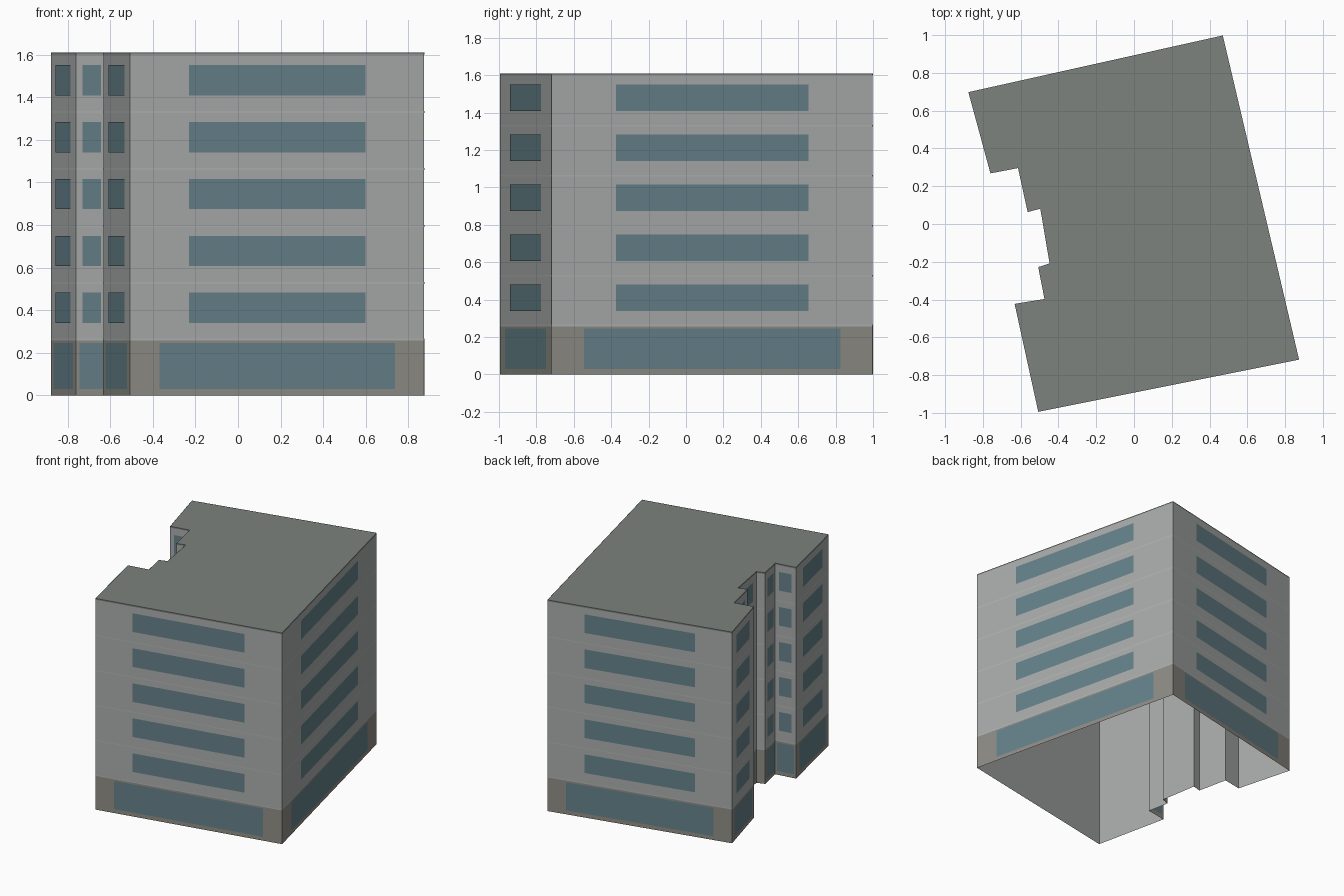
import bpy
from mathutils import Vector

if "Cube" in bpy.data.objects:
    bpy.data.objects.remove(bpy.data.objects["Cube"])

HEIGHT = 1.61
STOREY = 0.267
BASE_TOP = 0.257

# Footprint, counter-clockwise seen from above
PLAN = [(0.47, 0.998), (-0.877, 0.698), (-0.76, 0.268), (-0.614, 0.296),
        (-0.563, 0.063), (-0.496, 0.081), (-0.447, -0.209), (-0.507, -0.228),
        (-0.474, -0.397), (-0.632, -0.423), (-0.507, -0.994), (0.874, -0.718)]
WALLS = [(Vector(a), Vector(b)) for a, b in zip(PLAN, PLAN[1:] + PLAN[:1])]
LONG_WALLS = [w for w in WALLS if (w[1] - w[0]).length > 0.1]


def colour(name, rgb):
    m = bpy.data.materials.new(name)
    m.diffuse_color = (*rgb, 1)
    m.use_nodes = True
    m.node_tree.nodes["Principled BSDF"].inputs["Base Color"].default_value = m.diffuse_color
    return m


def add_mesh(name, verts, faces, mat):
    me = bpy.data.meshes.new(name)
    me.from_pydata(verts, [], faces)
    me.materials.append(mat)
    ob = bpy.data.objects.new(name, me)
    bpy.context.collection.objects.link(ob)
    return ob


def add_panels(name, walls, bands, margin, offset, mat):
    """Flat strips on each wall; margin is the share of wall left free at each end."""
    verts, faces = [], []
    for a, b in walls:
        d = (b - a).normalized()
        out = Vector((d.y, -d.x)) * offset
        p, q = a.lerp(b, margin) + out, a.lerp(b, 1 - margin) + out
        for z0, z1 in bands:
            n = len(verts)
            verts += [(*p, z0), (*q, z0), (*q, z1), (*p, z1)]
            faces.append((n, n + 1, n + 2, n + 3))
    return add_mesh(name, verts, faces, mat)


wall_mat = colour("wall_grey", (0.40, 0.41, 0.41))
base_mat = colour("base_stone", (0.27, 0.265, 0.235))
trim_mat = colour("trim_grey", (0.44, 0.45, 0.45))
glass_mat = colour("window_glass", (0.13, 0.22, 0.25))
roof_mat = colour("roof_grey", (0.20, 0.225, 0.21))

# Outer walls, open underneath
add_panels("walls", WALLS, [(0, HEIGHT)], 0, 0, wall_mat)

# Flat roof
add_mesh("roof", [(x, y, HEIGHT) for x, y in PLAN], [range(len(PLAN))], roof_mat)

# Ground storey cladding and its wide shop windows
add_panels("ground_storey_cladding", WALLS, [(0, BASE_TOP)], 0, 0.001, base_mat)
add_panels("ground_storey_windows", LONG_WALLS, [(0.03, 0.245)], 0.1, 0.002, glass_mat)

# Thin floor lines and roof edge
lines = [(z, z + 0.009) for z in (BASE_TOP + i * STOREY for i in range(5))]
add_panels("floor_lines", WALLS, lines, 0, 0.001, trim_mat)
add_panels("roof_edge", WALLS, [(HEIGHT - 0.01, HEIGHT)], 0, 0.001, roof_mat)

# Ribbon windows of the five upper storeys
rows = [(z, z + 0.142) for z in (0.34 + i * STOREY for i in range(5))]
add_panels("upper_windows", LONG_WALLS, rows, 0.2, 0.002, glass_mat)
